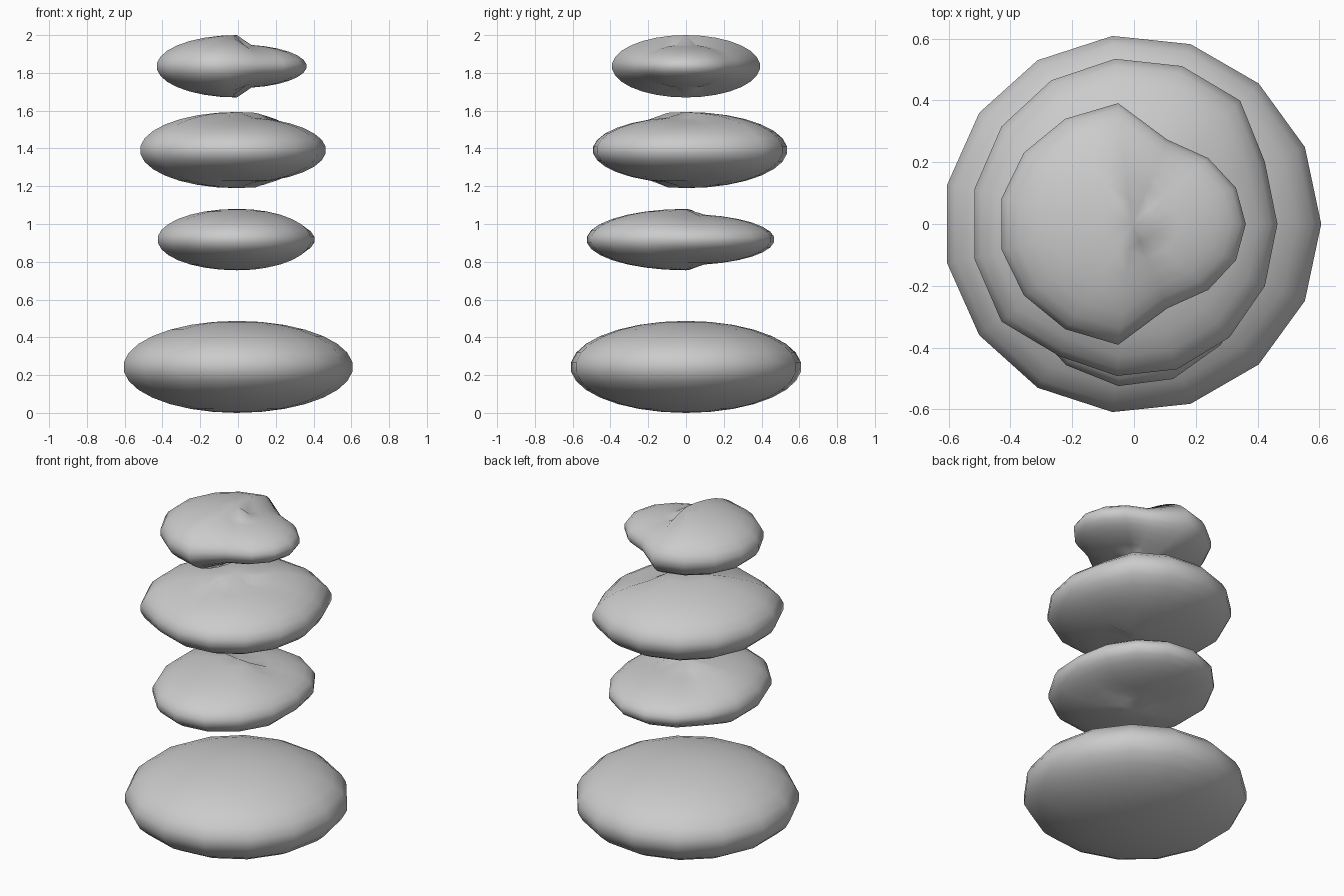
import bpy, bmesh, math

if "Cube" in bpy.data.objects:
    bpy.data.objects.remove(bpy.data.objects["Cube"])

SEG, RINGS = 15, 15
OFF = -0.006


def stone(name, rx, ry, z0, z1, dent=None):
    """Flattened sphere; dent = (angle, min dot, (fx, fy, fz), half width in degrees)."""
    bm = bmesh.new()
    zc, rz = (z0 + z1) / 2, (z1 - z0) / 2

    def place(theta, phi):
        s = math.sin(phi)
        x, y, z = s * math.cos(theta), s * math.sin(theta), math.cos(phi)
        if dent and s > 0.1:
            ang, lim, f, half = dent
            d = math.radians(ang)
            turn = abs((theta - d + math.pi) % (2 * math.pi) - math.pi)
            if turn < math.radians(half) and s * math.cos(turn) > lim:
                x, y, z = x * f[0], y * f[1], z * f[2]
        return bm.verts.new((x * rx + OFF, y * ry, zc + z * rz))

    top = bm.verts.new((OFF, 0, z1))
    bottom = bm.verts.new((OFF, 0, z0))
    rows = [[place(2 * math.pi * i / SEG, math.pi * r / RINGS) for i in range(SEG)]
            for r in range(1, RINGS)]
    for i in range(SEG):
        j = (i + 1) % SEG
        bm.faces.new((top, rows[0][i], rows[0][j]))
        bm.faces.new((bottom, rows[-1][j], rows[-1][i]))
        for a, b in zip(rows, rows[1:]):
            bm.faces.new((a[i], b[i], b[j], a[j]))
    for f in bm.faces:
        f.smooth = True
    mesh = bpy.data.meshes.new(name)
    bm.to_mesh(mesh)
    bm.free()
    ob = bpy.data.objects.new(name, mesh)
    bpy.context.collection.objects.link(ob)
    return ob


# stack from the ground up, each smaller stone worn on one side
stone("base_stone", 0.615, 0.615, 0.0, 0.487)
stone("second_stone", 0.43, 0.53, 0.755, 1.08, (75, 0.06, (0.96, 0.89, 0.83), 80))
stone("third_stone", 0.525, 0.54, 1.19, 1.593, (-48, 0.1, (0.9, 0.92, 0.87), 75))
stone("top_stone", 0.435, 0.395, 1.67, 2.0, (0, 0.06, (0.85, 0.73, 0.7), 85))
